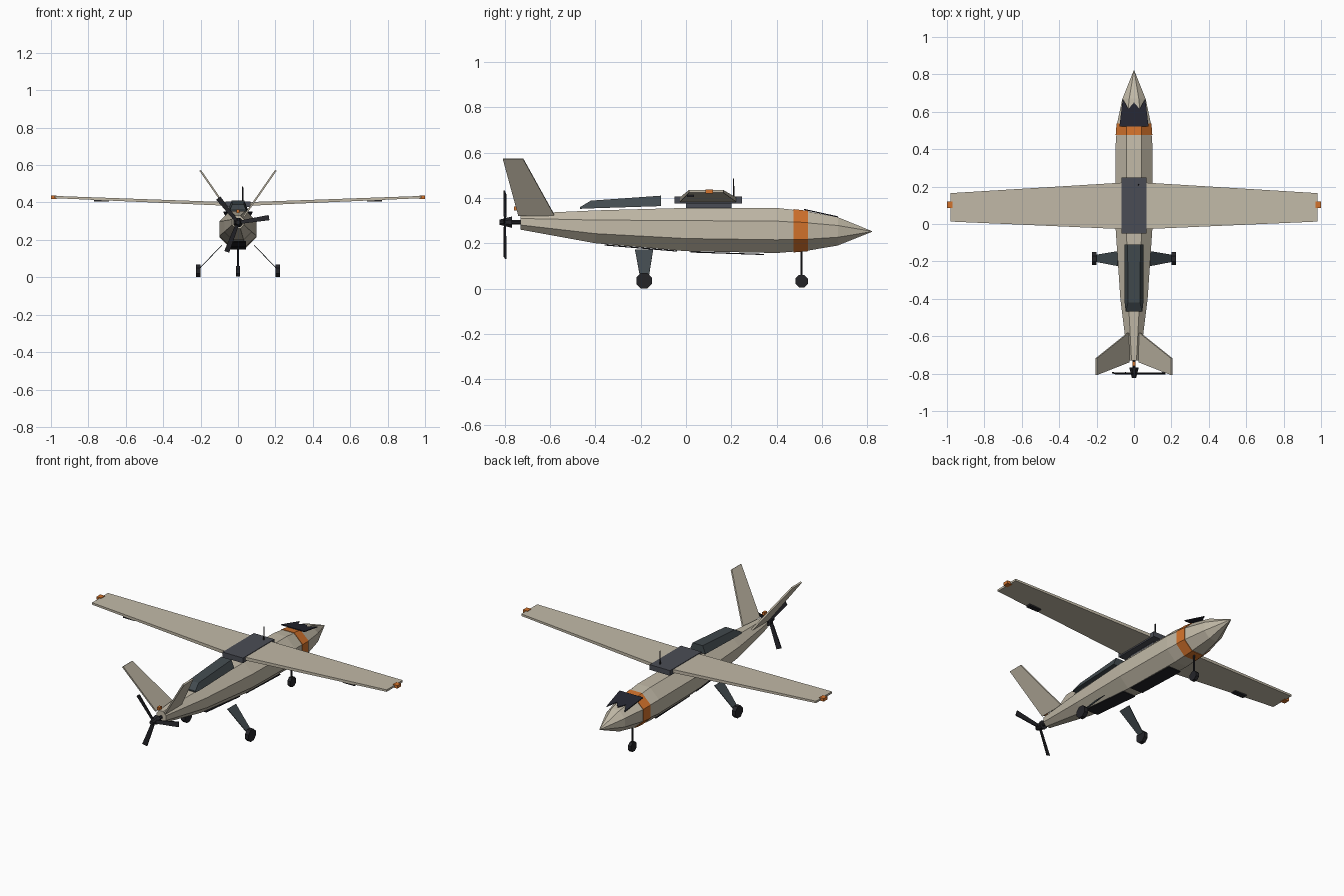
import bpy, bmesh, math
from mathutils import Vector, Matrix

cube = bpy.data.objects.get("Cube")
if cube:
    bpy.data.objects.remove(cube, do_unlink=True)


def material(name, r, g, b):
    m = bpy.data.materials.new(name)
    m.use_nodes = True
    m.diffuse_color = (r, g, b, 1)
    m.node_tree.nodes["Principled BSDF"].inputs["Base Color"].default_value = (r, g, b, 1)
    return m


BEIGE = material("sand_paint", 0.54, 0.49, 0.39)
ORANGE = material("orange_marking", 0.65, 0.17, 0.025)
SLATE = material("slate_grey", 0.068, 0.073, 0.09)
STEEL = material("dark_steel", 0.055, 0.07, 0.078)
BLACK = material("near_black", 0.018, 0.018, 0.022)
GLASS = material("dark_glass", 0.018, 0.019, 0.03)


def finish(name, bm, mat):
    bmesh.ops.recalc_face_normals(bm, faces=bm.faces)
    mesh = bpy.data.meshes.new(name)
    bm.to_mesh(mesh)
    bm.free()
    mesh.materials.append(mat)
    ob = bpy.data.objects.new(name, mesh)
    bpy.context.collection.objects.link(ob)
    return ob


def loft(name, rings, mat):
    """Skin a run of equal-sized rings and cap both ends."""
    bm = bmesh.new()
    rows = [[bm.verts.new(p) for p in ring] for ring in rings]
    n = len(rows[0])
    for a, b in zip(rows, rows[1:]):
        for i in range(n):
            j = (i + 1) % n
            bm.faces.new((a[i], a[j], b[j], b[i]))
    bm.faces.new(rows[0])
    bm.faces.new(rows[-1])
    return finish(name, bm, mat)


def box(name, lo, hi, mat):
    ring = lambda z: [(lo[0], lo[1], z), (hi[0], lo[1], z), (hi[0], hi[1], z), (lo[0], hi[1], z)]
    return loft(name, [ring(lo[2]), ring(hi[2])], mat)


def plate(name, points, offset, mat):
    """Thin slab: an outline and its copy moved by offset."""
    d = Vector(offset)
    return loft(name, [points, [Vector(p) + d for p in points]], mat)


def cone(name, centre, axis, r1, r2, depth, sides, mat):
    bm = bmesh.new()
    turn = Vector(axis).to_track_quat("Z", "Y").to_matrix().to_4x4()
    spin = Matrix.Rotation(math.pi / sides, 4, "Z")
    bmesh.ops.create_cone(bm, cap_ends=True, segments=sides, radius1=r1, radius2=r2,
                          depth=depth, matrix=Matrix.Translation(centre) @ turn @ spin)
    return finish(name, bm, mat)


# Fuselage stations: y, bottom, top, half width
STATIONS = [(-0.73, 0.26, 0.33, 0.032), (-0.4, 0.2, 0.345, 0.073), (0, 0.165, 0.356, 0.1),
            (0.4, 0.157, 0.356, 0.1), (0.54, 0.168, 0.34, 0.09), (0.67, 0.19, 0.315, 0.062),
            (0.82, 0.25, 0.254, 0.002)]


def octagon(y, low, high, w, scale=1):
    mid, h = (low + high) / 2, (high - low) / 2 * scale
    w, k = w * scale, 0.414
    half = [(k * w, h), (w, k * h), (w, -k * h), (k * w, -h)]
    both = half + [(-x, z) for x, z in reversed(half)]
    return [(x, y, mid + z) for x, z in both]


def station(y):
    for a, b in zip(STATIONS, STATIONS[1:]):
        if a[0] <= y <= b[0]:
            t = (y - a[0]) / (b[0] - a[0])
            return [p + (q - p) * t for p, q in zip(a, b)]


loft("fuselage", [octagon(*s) for s in STATIONS], BEIGE)
loft("nose_band", [octagon(*station(y), scale=1.035) for y in (0.475, 0.538)], ORANGE)

# Windscreen with a notched front edge
outline = [(-0.078, 0.52), (0.078, 0.52), (0.06, 0.67), (0.03, 0.615),
           (0, 0.65), (-0.03, 0.615), (-0.06, 0.67)]
plate("windscreen", [(x, y, 0.347 - 0.22 * (y - 0.52)) for x, y in outline], (0, 0, 0.005), GLASS)

# Wing with slight dihedral
def wing_section(x, rear, front, low, high):
    return [(x, rear, low), (x, front, low), (x, front, high), (x, rear, high)]


ROOT, TIP = (-0.03, 0.225, 0.38, 0.4), (0.013, 0.165, 0.423, 0.435)
loft("wing", [wing_section(-0.98, *TIP), wing_section(0, *ROOT), wing_section(0.98, *TIP)], BEIGE)
box("wing_centre_box", (-0.068, -0.05, 0.375), (0.068, 0.248, 0.406), SLATE)
box("wing_mount", (-0.03, 0, 0.345), (0.03, 0.2, 0.378), SLATE)
cone("antenna", (0.025, 0.21, 0.445), (0, 0, 1), 0.004, 0.003, 0.08, 6, BLACK)

# Rear engine cowl on the spine
def cowl_ring(y, low, high, wide, narrow):
    return [(-wide, y, low), (wide, y, low), (narrow, y, high), (-narrow, y, high)]


loft("engine_cowl", [cowl_ring(-0.467, 0.352, 0.36, 0.045, 0.043),
                     cowl_ring(-0.42, 0.354, 0.388, 0.05, 0.032),
                     cowl_ring(-0.11, 0.364, 0.41, 0.052, 0.034)], STEEL)

# Belly panels
for name, rear, front, z0, z1 in (("rear_belly_panel", -0.36, -0.04, 0.19, 0.163),
                                  ("front_belly_panel", 0.02, 0.345, 0.159, 0.148)):
    plate(name, [(-0.042, rear, z0), (0.042, rear, z0), (0.042, front, z1), (-0.042, front, z1)],
          (0, 0, 0.005), BLACK)

# Mirrored parts
for side, s in (("left", 1), ("right", -1)):
    box(side + "_tip_light", (s * 0.97, 0.085, 0.42), (s, 0.12, 0.438), ORANGE)
    box(side + "_flap_actuator", (s * 0.69, 0.005, 0.404), (s * 0.77, 0.035, 0.416), BLACK)
    plate(side + "_tail_fin", [(s * 0.025, -0.74, 0.325), (s * 0.025, -0.58, 0.325),
                               (s * 0.198, -0.718, 0.574), (s * 0.198, -0.808, 0.574)],
          (s * 0.008, 0, -0.005), BEIGE)
    plate(side + "_gear_leg", [(s * 0.085, -0.225, 0.17), (s * 0.085, -0.145, 0.17),
                               (s * 0.205, -0.165, 0.045), (s * 0.205, -0.202, 0.045)],
          (s * 0.003, 0, 0.003), STEEL)
    cone(side + "_main_wheel", (s * 0.212, -0.185, 0.035), (1, 0, 0), 0.037, 0.037, 0.024, 8, BLACK)

# Nose gear
cone("nose_gear_strut", (0, 0.51, 0.105), (0, 0, 1), 0.006, 0.006, 0.13, 6, BLACK)
cone("nose_wheel", (0, 0.51, 0.033), (1, 0, 0), 0.03, 0.03, 0.02, 8, BLACK)

# Tail light, spinner and three-bladed propeller
box("tail_light", (-0.008, -0.76, 0.345), (0.008, -0.735, 0.362), ORANGE)
cone("propeller_shaft", (0, -0.75, 0.293), (0, -1, 0), 0.01, 0.01, 0.06, 8, BLACK)
cone("spinner", (0, -0.796, 0.293), (0, -1, 0), 0.027, 0.012, 0.055, 8, BLACK)
for i in range(3):
    a = math.radians(9 + 120 * i)
    along, across = Vector((math.cos(a), 0, math.sin(a))), Vector((-math.sin(a), 0, math.cos(a)))
    hub = Vector((0, -0.802, 0.293))
    pts = [hub + along * r + across * w + Vector((0, w * 0.25, 0))
           for r, w in ((0.01, -0.009), (0.168, -0.014), (0.168, 0.014), (0.01, 0.009))]
    plate("propeller_blade_%d" % (i + 1), pts, (0, 0.006, 0), BLACK)
